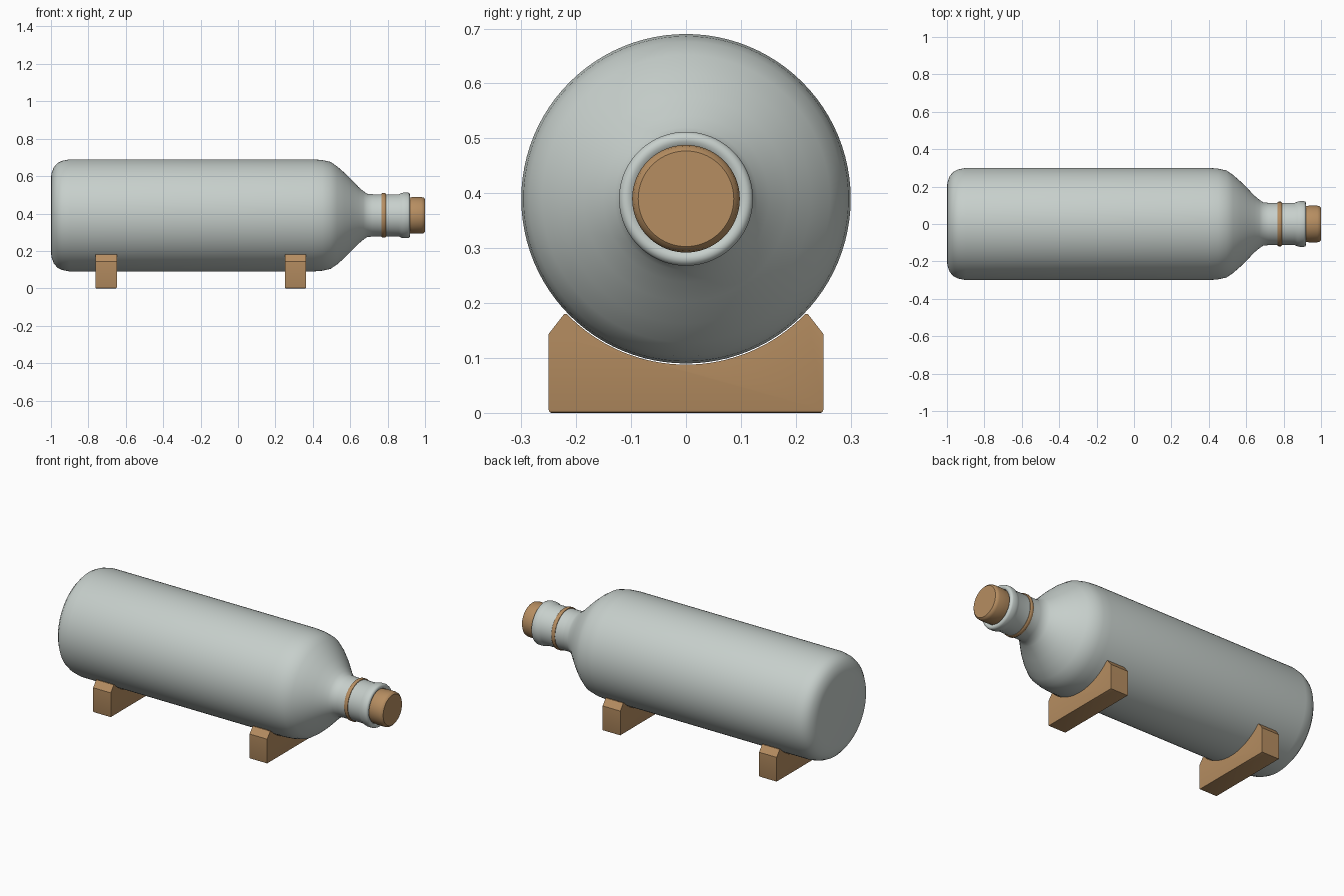
import bpy, bmesh, math

if "Cube" in bpy.data.objects:
    bpy.data.objects.remove(bpy.data.objects["Cube"])

AXIS_Z = 0.39


def material(name, rgb):
    m = bpy.data.materials.new(name)
    m.diffuse_color = (*rgb, 1)
    m.use_nodes = True
    m.node_tree.nodes["Principled BSDF"].inputs["Base Color"].default_value = m.diffuse_color
    return m


GLASS = material("pale grey glass", (0.57, 0.625, 0.60))
WOOD = material("warm wood", (0.47, 0.27, 0.12))


def finish(name, bm, mat, angle):
    bmesh.ops.recalc_face_normals(bm, faces=bm.faces)
    me = bpy.data.meshes.new(name)
    bm.to_mesh(me)
    bm.free()
    me.materials.append(mat)
    ob = bpy.data.objects.new(name, me)
    bpy.context.collection.objects.link(ob)
    bpy.ops.object.select_all(action='DESELECT')
    ob.select_set(True)
    bpy.context.view_layer.objects.active = ob
    bpy.ops.object.shade_smooth_by_angle(angle=math.radians(angle))
    return ob


def lathe(name, profile, mat, closed=False, segments=96):
    """Spin (x, radius) points around the bottle axis."""
    bm = bmesh.new()
    rings = []
    for x, r in profile:
        if r == 0:
            rings.append([bm.verts.new((x, 0, AXIS_Z))] * segments)
        else:
            rings.append([bm.verts.new((x, r * math.cos(a), AXIS_Z + r * math.sin(a)))
                          for a in (2 * math.pi * i / segments for i in range(segments))])
    pairs = list(zip(rings, rings[1:]))
    if closed:
        pairs.append((rings[-1], rings[0]))
    for p, q in pairs:
        for i in range(segments):
            j = (i + 1) % segments
            bm.faces.new(dict.fromkeys((p[i], p[j], q[j], q[i])))
    return finish(name, bm, mat, 40)


# Bottle: rounded base, body, shoulder, neck and lip around the mouth
lathe("bottle", [
    (-1.0, 0), (-1.0, 0.20), (-0.997, 0.225), (-0.985, 0.257), (-0.965, 0.28),
    (-0.94, 0.292), (-0.90, 0.3), (0.40, 0.3), (0.45, 0.296), (0.495, 0.286),
    (0.53, 0.262), (0.57, 0.227), (0.61, 0.187), (0.645, 0.151), (0.67, 0.13),
    (0.69, 0.116), (0.72, 0.113), (0.86, 0.113), (0.873, 0.119), (0.885, 0.122),
    (0.908, 0.122), (0.916, 0.119), (0.92, 0.112), (0.92, 0.104), (0.915, 0.097),
    (0.88, 0.095), (0.88, 0)], GLASS)

# Band around the neck
lathe("neck_band", [(0.768, 0.11), (0.768, 0.116), (0.772, 0.119), (0.786, 0.119),
                    (0.79, 0.116), (0.79, 0.11)], WOOD, closed=True)

# Stopper
lathe("stopper", [(0.885, 0), (0.885, 0.094), (0.92, 0.096), (0.935, 0.098),
                  (0.98, 0.098), (0.993, 0.095), (1.0, 0.087), (1.0, 0)], WOOD)


# Cradle blocks with a curved saddle cut to fit the bottle
def cradle(name, x0, x1):
    R, top = 0.302, 0.18
    half = math.acos((AXIS_Z - top) / R)
    n = 32
    outline = [(-0.222, top), (-0.25, 0.144), (-0.25, 0), (0.25, 0), (0.25, 0.144), (0.222, top)]
    outline += [(R * math.sin(a), AXIS_Z - R * math.cos(a))
                for a in (half - 2 * half * i / n for i in range(n + 1))]
    bm = bmesh.new()
    face = bm.faces.new([bm.verts.new((x0, y, z)) for y, z in outline])
    ext = bmesh.ops.extrude_face_region(bm, geom=[face])
    bmesh.ops.translate(bm, vec=(x1 - x0, 0, 0),
                        verts=[g for g in ext["geom"] if isinstance(g, bmesh.types.BMVert)])
    # Slightly eased lower edges
    edges = [e for e in bm.edges if all(v.co.z < 0.001 for v in e.verts)]
    bmesh.ops.bevel(bm, geom=edges, offset=0.005, segments=2, profile=0.5, affect='EDGES')
    finish(name, bm, WOOD, 30)


cradle("rear_cradle", -0.762, -0.648)
cradle("front_cradle", 0.25, 0.364)
